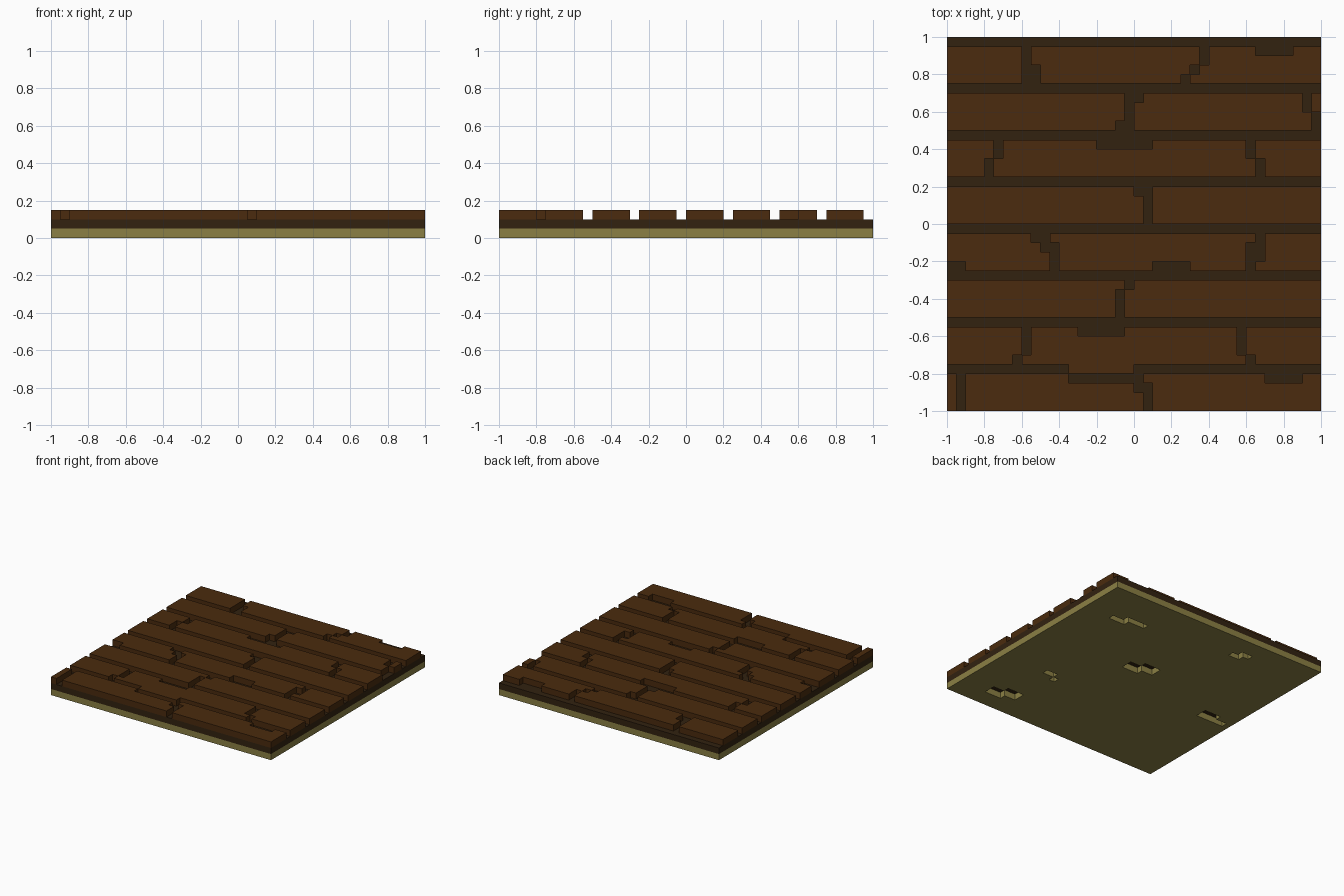
import bpy, bmesh

cube = bpy.data.objects.get("Cube")
if cube:
    bpy.data.objects.remove(cube, do_unlink=True)

U = 0.05   # size of one block
N = 40     # blocks per side


def material(name, rgb):
    m = bpy.data.materials.new(name)
    m.use_nodes = True
    m.diffuse_color = (*rgb, 1)
    bsdf = m.node_tree.nodes["Principled BSDF"]
    bsdf.inputs["Base Color"].default_value = (*rgb, 1)
    bsdf.inputs["Roughness"].default_value = 0.9
    return m


PLANK = material("plank brown", (0.069, 0.024, 0.0044))
UNDER = material("dark wood", (0.032, 0.016, 0.0052))
BASE = material("olive plaster", (0.258, 0.216, 0.058))


def cells(x0, x1, y0, y1):
    """Grid cells covered by a rectangle."""
    ix = [round((v + 1) / U) for v in (x0, x1, y0, y1)]
    return {(i, j) for i in range(ix[0], ix[1]) for j in range(ix[2], ix[3])}


def cells_of(rects):
    return set().union(*(cells(*r) for r in rects))


def slab(name, filled, z0, z1, mat):
    """Extrude a set of grid cells into a solid with flat sides."""
    bm = bmesh.new()
    verts = {}

    def v(i, j, z):
        if (i, j, z) not in verts:
            verts[i, j, z] = bm.verts.new((i * U - 1, j * U - 1, z))
        return verts[i, j, z]

    for i, j in sorted(filled):
        ring = [(i, j), (i + 1, j), (i + 1, j + 1), (i, j + 1)]
        bm.faces.new([v(*p, z1) for p in ring])
        bm.faces.new([v(*p, z0) for p in reversed(ring)])
        for k, (di, dj) in enumerate([(0, -1), (1, 0), (0, 1), (-1, 0)]):
            if (i + di, j + dj) not in filled:
                a, b = ring[k], ring[(k + 1) % 4]
                bm.faces.new([v(*a, z0), v(*b, z0), v(*b, z1), v(*a, z1)])
    bmesh.ops.dissolve_limit(bm, angle_limit=0.01, verts=bm.verts[:], edges=bm.edges[:])
    bmesh.ops.triangulate(bm, faces=[f for f in bm.faces if len(f.verts) > 4])
    mesh = bpy.data.meshes.new(name)
    bm.to_mesh(mesh)
    bm.free()
    mesh.materials.append(mat)
    obj = bpy.data.objects.new(name, mesh)
    bpy.context.collection.objects.link(obj)


def split(filled):
    """Separate a set of cells into connected pieces."""
    left = set(filled)
    while left:
        piece, stack = set(), [min(left)]
        while stack:
            c = stack.pop()
            if c in left:
                left.remove(c)
                piece.add(c)
                i, j = c
                stack += [(i + 1, j), (i - 1, j), (i, j + 1), (i, j - 1)]
        yield piece


full = cells(-1, 1, -1, 1)

# Plaster base with worn pits on the underside
pits = [
    (.60, .75, .60, .65), (.45, .65, .65, .70),
    (.05, .20, .10, .20), (-.05, .10, .15, .25),
    (-.40, -.30, .75, .80), (-.45, -.35, .80, .85),
    (.50, .60, -.35, -.30), (.45, .50, -.40, -.35),
    (.60, .75, -.85, -.75), (.50, .65, -.80, -.70),
    (-.95, -.70, -.10, -.05), (-.85, -.70, -.05, 0),
]
slab("plaster_base", full - cells_of(pits), 0, U, BASE)

# Dark wood layer under the planks
slab("underfloor", full, U, 2 * U, UNDER)

# Long gaps between the rows
rows = [(-1, 1, -.80 + .25 * k, -.75 + .25 * k) for k in range(8)]

# Stepped joints between plank ends
joints = [
    (-.60, -.55, .75, .95), (-.55, -.50, .75, .85),
    (.35, .40, .85, .95), (.30, .35, .80, .85), (.25, .30, .75, .80),
    (.90, .95, .60, .70), (.95, 1, .50, .60),
    (-.05, 0, .50, .70), (0, .05, .65, .70), (-.10, -.05, .50, .55),
    (-.75, -.70, .35, .45), (-.80, -.75, .25, .35),
    (.60, .65, .35, .45), (.65, .70, .25, .35),
    (.05, .10, 0, .20), (0, .05, .15, .20),
    (-.55, -.45, -.10, -.05), (-.50, -.40, -.15, -.10), (-.45, -.40, -.25, -.15),
    (.60, .65, -.25, -.10), (.65, .70, -.20, -.05),
    (-.05, 0, -.35, -.30), (-.10, -.05, -.50, -.35),
    (-.60, -.55, -.70, -.55), (-.65, -.60, -.75, -.70),
    (.55, .60, -.70, -.55), (.60, .65, -.75, -.70),
    (-.95, -.90, -1, -.80), (0, .05, -.90, -.80), (.05, .10, -1, -.85),
]

# Chips broken out of plank edges
chips = [
    (.65, .85, .90, .95), (-.20, .10, .40, .45), (-1, -.90, -.25, -.20),
    (.10, .30, -.25, -.20), (-.30, -.05, -.60, -.55),
    (-.35, 0, -.85, -.80), (.70, .90, -.85, -.80),
]

# One plank overhangs its row gap
overhang = cells(-.35, 0, -.80, -.75)

planks = full - (cells_of(rows) - overhang) - cells_of(joints + chips)
for n, piece in enumerate(split(planks), 1):
    slab(f"plank_{n:02d}", piece, 2 * U, 3 * U, PLANK)
